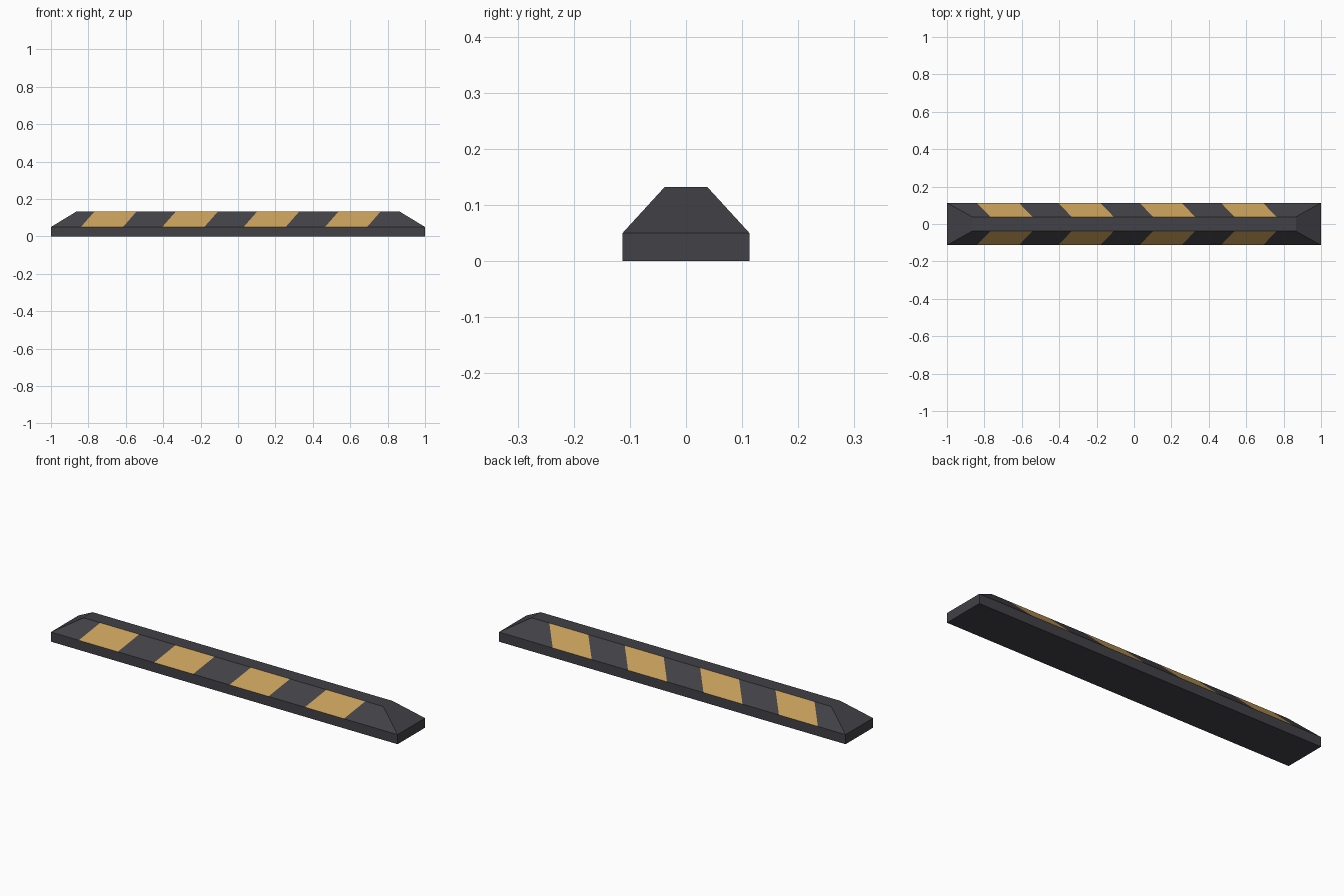
import bpy, bmesh
from mathutils import Vector

if "Cube" in bpy.data.objects:
    bpy.data.objects.remove(bpy.data.objects["Cube"])

def material(name, rgb):
    m = bpy.data.materials.new(name)
    m.diffuse_color = (*rgb, 1)
    m.use_nodes = True
    m.node_tree.nodes["Principled BSDF"].inputs["Base Color"].default_value = m.diffuse_color
    return m

rubber = material("dark rubber", (0.054, 0.053, 0.062))
yellow = material("stripe yellow", (0.56, 0.338, 0.1))

Z_BASE, Z_TOP = 0.05, 0.132
LEAN = 0.072 / (Z_TOP - Z_BASE)
STRIPES = [(-0.84 + 0.435 * i, -0.615 + 0.435 * i) for i in range(4)]

# Kerb body: rectangular base with a tapered top
bm = bmesh.new()
rings = []
for hx, hy, z in [(1, 0.113, 0), (1, 0.113, Z_BASE), (0.865, 0.038, Z_TOP)]:
    rings.append([bm.verts.new((sx * hx, sy * hy, z))
                  for sx, sy in [(-1, -1), (1, -1), (1, 1), (-1, 1)]])
bm.faces.new(rings[0][::-1])
bm.faces.new(rings[-1])
for a, b in zip(rings, rings[1:]):
    for i in range(4):
        j = (i + 1) % 4
        bm.faces.new((a[i], a[j], b[j], b[i]))
bm.normal_update()

def is_long_slope(f):
    return abs(f.normal.y) > 0.3 and f.normal.z > 0.3

# Slanted stripes cut into both long slopes
for x in [x for pair in STRIPES for x in pair]:
    slopes = [f for f in bm.faces if is_long_slope(f)]
    geom = slopes + list({e for f in slopes for e in f.edges}) + list({v for f in slopes for v in f.verts})
    bmesh.ops.bisect_plane(bm, geom=geom, plane_co=Vector((x, 0, Z_BASE)),
                           plane_no=Vector((1, 0, -LEAN)))
    bm.normal_update()
for f in bm.faces:
    c = f.calc_center_median()
    x = c.x - LEAN * (c.z - Z_BASE)
    if is_long_slope(f) and any(a < x < b for a, b in STRIPES):
        f.material_index = 1

mesh = bpy.data.meshes.new("parking_kerb")
bm.to_mesh(mesh)
bm.free()
mesh.materials.append(rubber)
mesh.materials.append(yellow)
bpy.context.collection.objects.link(bpy.data.objects.new("parking_kerb", mesh))
